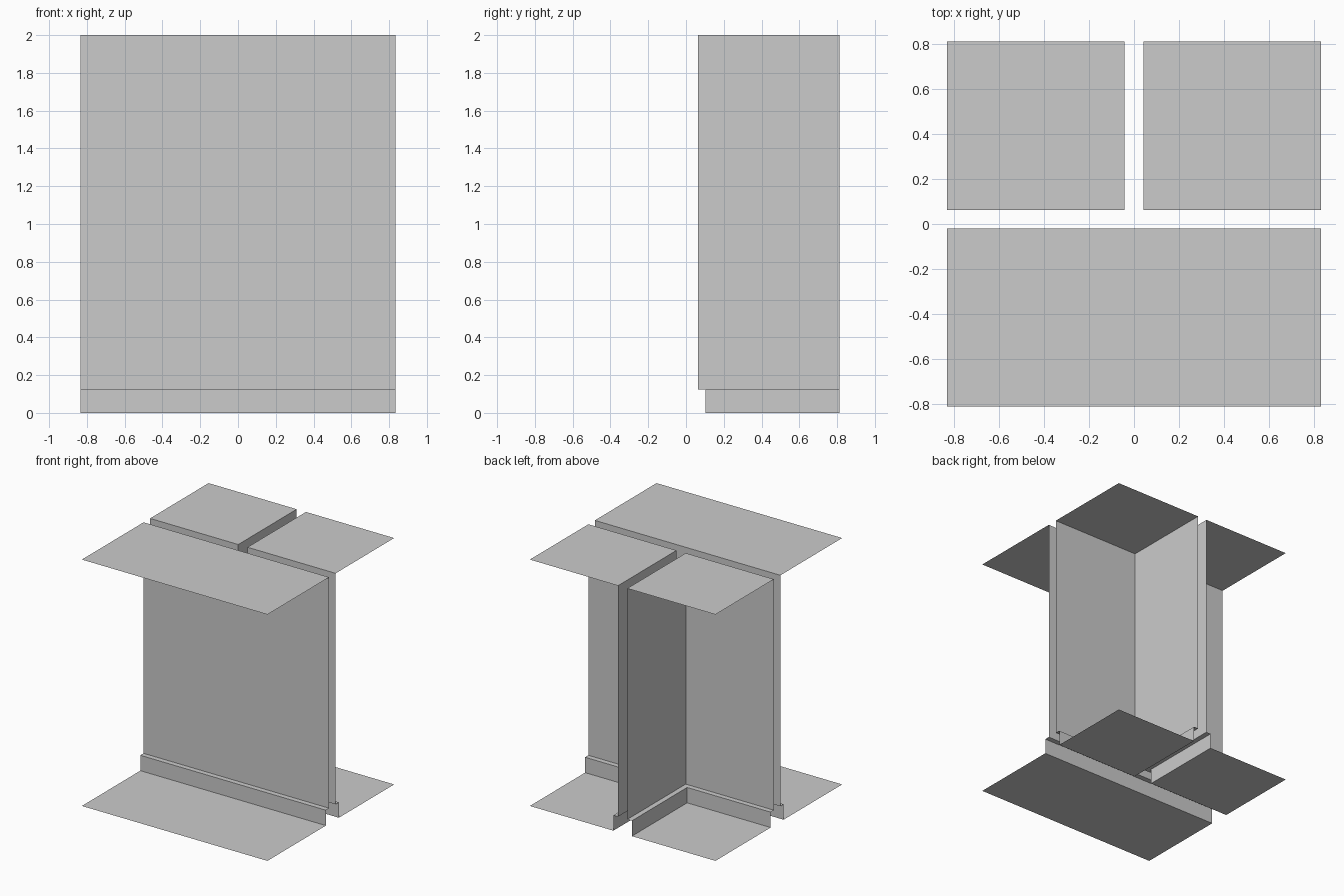
import bpy
import bmesh

cube = bpy.data.objects.get("Cube")
if cube:
    bpy.data.objects.remove(cube, do_unlink=True)

# Plain grey for every sheet
grey = bpy.data.materials.new("plain grey")
grey.use_nodes = True
colour = (0.6, 0.6, 0.6, 1)
grey.diffuse_color = colour
grey.node_tree.nodes["Principled BSDF"].inputs["Base Color"].default_value = colour

INCH = 1 / 48
HEIGHT = 96 * INCH       # ceiling height
SKIRT = 6 * INCH         # top of the skirting
DEPTH = 2 * INCH         # how far the skirting stands out
WIDTH = 40 * INCH        # half the overall width
GAP = 2 * INCH           # half the gap between the rear rooms
FRONT, BACK = -39 * INCH, 39 * INCH
FRONT_WALL, REAR_WALL = -INCH, 3 * INCH


def line(points, z):
    return [(x, y, z) for x, y in points]


def strips(name, *lines):
    """Join neighbouring polylines with quads."""
    bm = bmesh.new()
    rows = [[bm.verts.new(p) for p in row] for row in lines]
    for low, high in zip(rows, rows[1:]):
        for i in range(len(low) - 1):
            bm.faces.new((low[i], low[i + 1], high[i + 1], high[i]))
    mesh = bpy.data.meshes.new(name)
    bm.to_mesh(mesh)
    bm.free()
    mesh.materials.append(grey)
    obj = bpy.data.objects.new(name, mesh)
    bpy.context.collection.objects.link(obj)


def rectangle(name, a, b, z, up):
    """Level sheet between two opposite corners."""
    x0, x1 = sorted((a[0], b[0]))
    y0, y1 = sorted((a[1], b[1]))
    rows = [line([(x0, y), (x1, y)], z) for y in (y0, y1)]
    strips(name, *(rows if up else rows[::-1]))


def room(name, wall, skirt, wall_corner, skirt_corner, outer_corner):
    """Open room: floor, stepped skirting, walls and ceiling, all facing inward."""
    rectangle(name + "_floor", skirt_corner, outer_corner, 0, True)
    strips(name + "_skirting", line(skirt, 0), line(skirt, SKIRT), line(wall, SKIRT))
    strips(name + "_wall", line(wall, SKIRT), line(wall, HEIGHT))
    rectangle(name + "_ceiling", wall_corner, outer_corner, HEIGHT, False)


# Wide front room with one straight wall
y = FRONT_WALL - DEPTH
room("front_room",
     [(-WIDTH, FRONT_WALL), (WIDTH, FRONT_WALL)],
     [(-WIDTH, y), (WIDTH, y)],
     (-WIDTH, FRONT_WALL), (-WIDTH, y), (WIDTH, FRONT))

# Two mirrored rear rooms with corner walls
for name, side in (("rear_left_room", 1), ("rear_right_room", -1)):
    def corner_path(inset):
        x, y = GAP + inset, REAR_WALL + inset
        path = [(side * WIDTH, y), (side * x, y), (side * x, BACK)]
        return path[::side]

    wall, skirt = corner_path(0), corner_path(DEPTH)
    room(name, wall, skirt, wall[1], skirt[1], (side * WIDTH, BACK))
